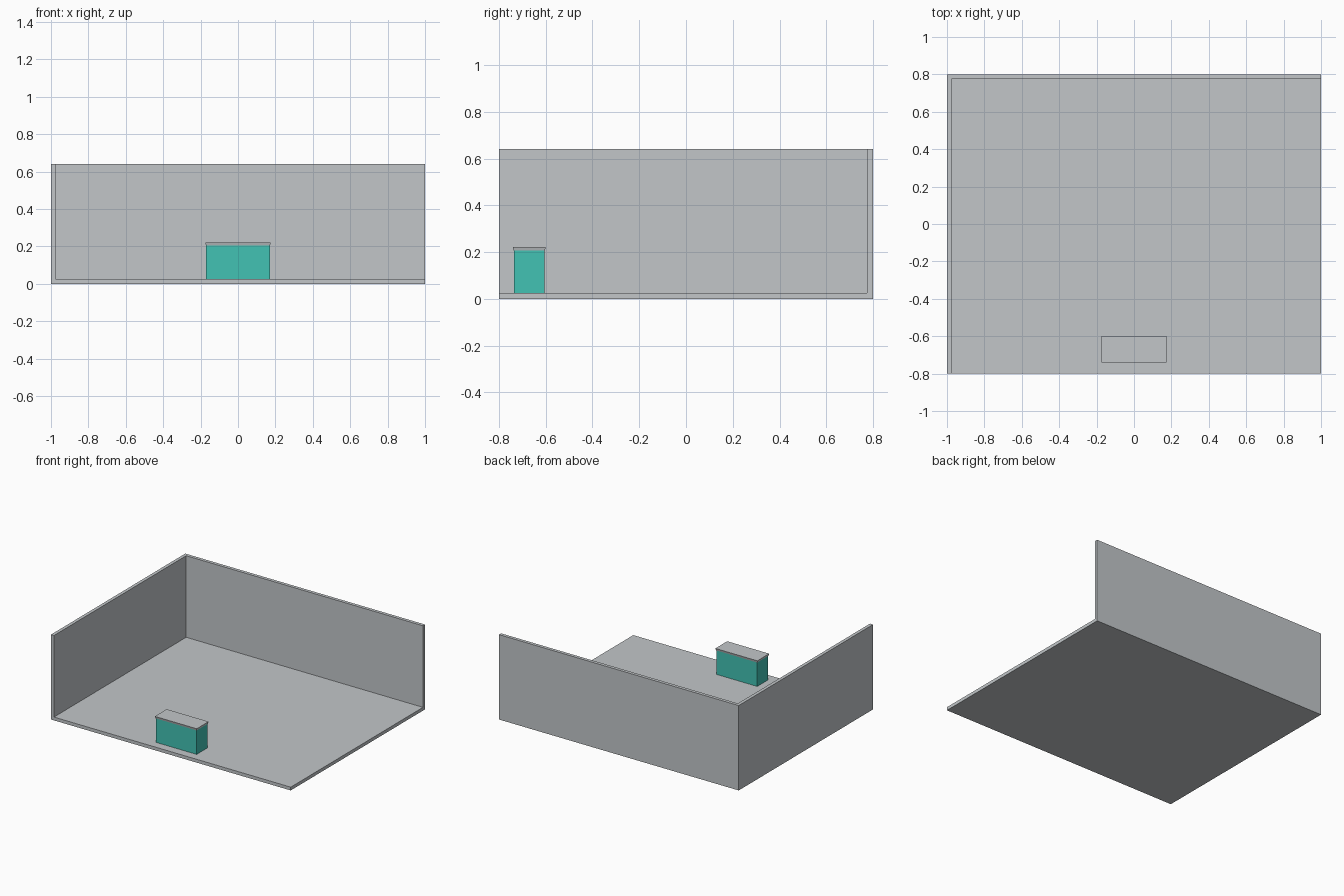
import bpy

if "Cube" in bpy.data.objects:
    bpy.data.objects.remove(bpy.data.objects["Cube"])


def material(name, rgb):
    m = bpy.data.materials.new(name)
    m.diffuse_color = (*rgb, 1.0)
    m.use_nodes = True
    m.node_tree.nodes["Principled BSDF"].inputs["Base Color"].default_value = m.diffuse_color
    return m


GREY = material("light_grey", (0.54, 0.565, 0.584))
TEAL = material("teal", (0.054, 0.54, 0.456))


def block(name, x, y, z, mat, inset=0.0):
    """Box from (min, max) ranges; inset narrows its underside."""
    verts = []
    for h, d in ((z[0], inset), (z[1], 0.0)):
        verts += [(x[0] + d, y[0] + d, h), (x[1] - d, y[0] + d, h),
                  (x[1] - d, y[1] - d, h), (x[0] + d, y[1] - d, h)]
    faces = [(3, 2, 1, 0), (4, 5, 6, 7)]
    faces += [(i, (i + 1) % 4, (i + 1) % 4 + 4, i + 4) for i in range(4)]
    mesh = bpy.data.meshes.new(name)
    mesh.from_pydata(verts, [], faces)
    mesh.materials.append(mat)
    ob = bpy.data.objects.new(name, mesh)
    bpy.context.collection.objects.link(ob)
    return ob


T = 0.025   # floor and wall thickness
H = 0.64    # wall height

# Open room corner: floor, left wall, back wall
block("floor", (-1 + T, 1), (-0.8, 0.8 - T), (0, T), GREY)
block("left_wall", (-1, -1 + T), (-0.8, 0.8), (0, H), GREY)
block("back_wall", (-1 + T, 1), (0.8 - T, 0.8), (0, H), GREY)

# Counter near the front edge, with a slightly overhanging top
block("counter_body", (-0.17, 0.17), (-0.735, -0.606), (T - 0.005, 0.207), TEAL)
block("counter_top", (-0.175, 0.175), (-0.741, -0.6), (0.206, 0.222), GREY, 0.004)
